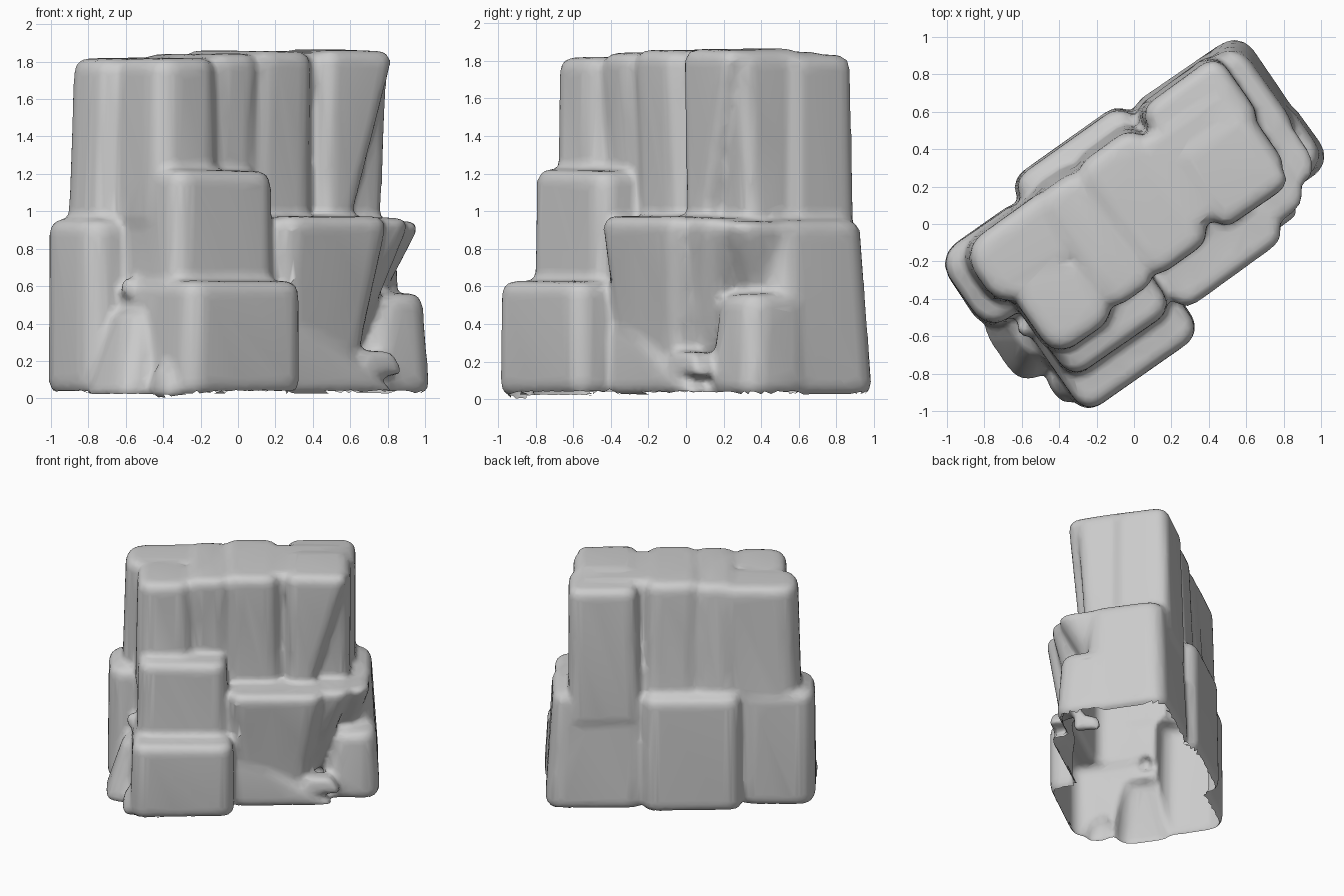
import bpy, bmesh, math, random
from mathutils import Matrix

random.seed(4)
old = bpy.data.objects.get("Cube")
if old:
    bpy.data.objects.remove(old, do_unlink=True)

# One grey for all of the rock
grey = bpy.data.materials.new("stone_grey")
grey.use_nodes = True
grey.diffuse_color = (0.6, 0.6, 0.6, 1)
grey.node_tree.nodes["Principled BSDF"].inputs["Base Color"].default_value = (0.6, 0.6, 0.6, 1)


def add_stone(target, foot, head, low, high, corner=0.1, rim=0.06, rough=0.008):
    """Tapered block; foot and head are (length min, max, depth min, max).
    corner rounds the upright edges, rim the top and bottom edges."""
    bm = bmesh.new()
    for vert in bmesh.ops.create_cube(bm, size=2)["verts"]:
        side, depth, level = vert.co
        rect = head if level > 0 else foot
        vert.co = (rect[1] if side > 0 else rect[0],
                   rect[3] if depth > 0 else rect[2],
                   high if level > 0 else low)
        for axis in range(3):
            vert.co[axis] += random.uniform(-rough, rough)
    middle = (low + high) / 2
    uprights = [e for e in bm.edges
                if (e.verts[0].co.z > middle) != (e.verts[1].co.z > middle)]
    bmesh.ops.bevel(bm, geom=uprights, offset=corner, segments=3,
                    profile=0.5, affect="EDGES", clamp_overlap=True)
    rims = [e for e in bm.edges
            if (e.verts[0].co.z > middle) == (e.verts[1].co.z > middle)]
    bmesh.ops.bevel(bm, geom=rims, offset=rim, segments=2,
                    profile=0.5, affect="EDGES", clamp_overlap=True)
    bmesh.ops.recalc_face_normals(bm, faces=bm.faces[:])
    piece = bpy.data.meshes.new("stone_piece")
    bm.to_mesh(piece)
    bm.free()
    target.from_mesh(piece)
    bpy.data.meshes.remove(piece)


rock = bmesh.new()

# Wide base: three blocks along the back
add_stone(rock, (.3, 1.06, -.1, .53), (.29, 1.0, -.12, .48), .02, .95, .12)
add_stone(rock, (-.43, .33, -.3, .58), (-.42, .33, -.3, .56), .02, .97)
add_stone(rock, (-.98, -.37, -.04, .47), (-.97, -.37, -.03, .46), .02, .96, .13)

# Overhanging end corner and the bulge under it
add_stone(rock, (.4, .9, -.15, .2), (.4, 1.0, -.37, .2), .52, .95, .12)
add_stone(rock, (.62, 1.07, -.34, .1), (.7, 1.04, -.31, .1), .02, .56, .12)

# Front base block, narrowing downwards, with a shoulder and a low ledge
add_stone(rock, (-.03, .5, -.42, .1), (-.07, .66, -.545, .1), .05, .97)
add_stone(rock, (.2, .6, -.3, .1), (.2, .87, -.46, .1), .2, .97, .12)
add_stone(rock, (-.06, .74, -.48, -.1), (-.05, .15, -.47, -.1), .02, .42, .06)

# Two steps climbing to the front tower
add_stone(rock, (-.81, -.02, -.69, .05), (-.79, -.03, -.69, .05), .02, .63)
add_stone(rock, (-.76, -.07, -.5, .05), (-.75, -.09, -.49, .05), .4, 1.22)
add_stone(rock, (-.77, -.33, -.355, .12), (-.76, -.35, -.35, .1), .9, 1.82, .12)

# Upper columns
add_stone(rock, (-.88, -.2, .03, .45), (-.84, -.18, .03, .42), .7, 1.82, .14)
add_stone(rock, (-.4, -.04, -.25, .48), (-.38, -.06, -.32, .42), .7, 1.84)
add_stone(rock, (-.1, .33, -.26, .48), (-.1, .3, -.31, .43), .7, 1.86)
add_stone(rock, (.37, .56, -.28, .2), (.36, .84, -.31, .2), .9, 1.86, .07)
add_stone(rock, (.2, .84, -.16, .35), (.2, .85, -.23, .35), .7, 1.85, .08)
add_stone(rock, (.33, .88, .05, .51), (.36, .88, .05, .485), .7, 1.83, .09)

# Loose boulders and chips around the foot
add_stone(rock, (-1.0, -.6, -.39, .07), (-.86, -.62, -.31, -.02), .01, .46, .12)
add_stone(rock, (-.89, -.68, -.61, -.38), (-.84, -.68, -.56, -.4), 0, .2, .07)
add_stone(rock, (.5, .78, -.47, -.3), (.48, .7, -.46, -.3), .13, .25, .03, .03)
add_stone(rock, (-.84, -.72, -.17, -.08), (-.83, -.72, -.16, -.09), .55, .64, .02, .02)

# Turn the whole pile to its diagonal stance
rock.transform(Matrix.Rotation(math.radians(35), 4, "Z"))
mesh = bpy.data.meshes.new("rock_pile")
rock.to_mesh(mesh)
rock.free()
mesh.materials.append(grey)
pile = bpy.data.objects.new("rock_pile", mesh)
bpy.context.collection.objects.link(pile)

# Fuse the stones, soften the joints, then thin out the faces
fuse = pile.modifiers.new("fuse", "REMESH")
fuse.mode = "VOXEL"
fuse.voxel_size = 0.022
fuse.use_smooth_shade = True
soften = pile.modifiers.new("soften", "SMOOTH")
soften.factor = 0.5
soften.iterations = 8
thin = pile.modifiers.new("thin", "DECIMATE")
thin.ratio = 0.12

# Bake the fused shell and leave its underside open
graph = bpy.context.evaluated_depsgraph_get()
shell = bpy.data.meshes.new_from_object(pile.evaluated_get(graph))
pile.modifiers.clear()
pile.data = shell
bpy.data.meshes.remove(mesh)
bm = bmesh.new()
bm.from_mesh(shell)
floor = [f for f in bm.faces if f.normal.z < -0.8 and f.calc_center_median().z < 0.1]
bmesh.ops.delete(bm, geom=floor, context="FACES")
bm.to_mesh(shell)
bm.free()
